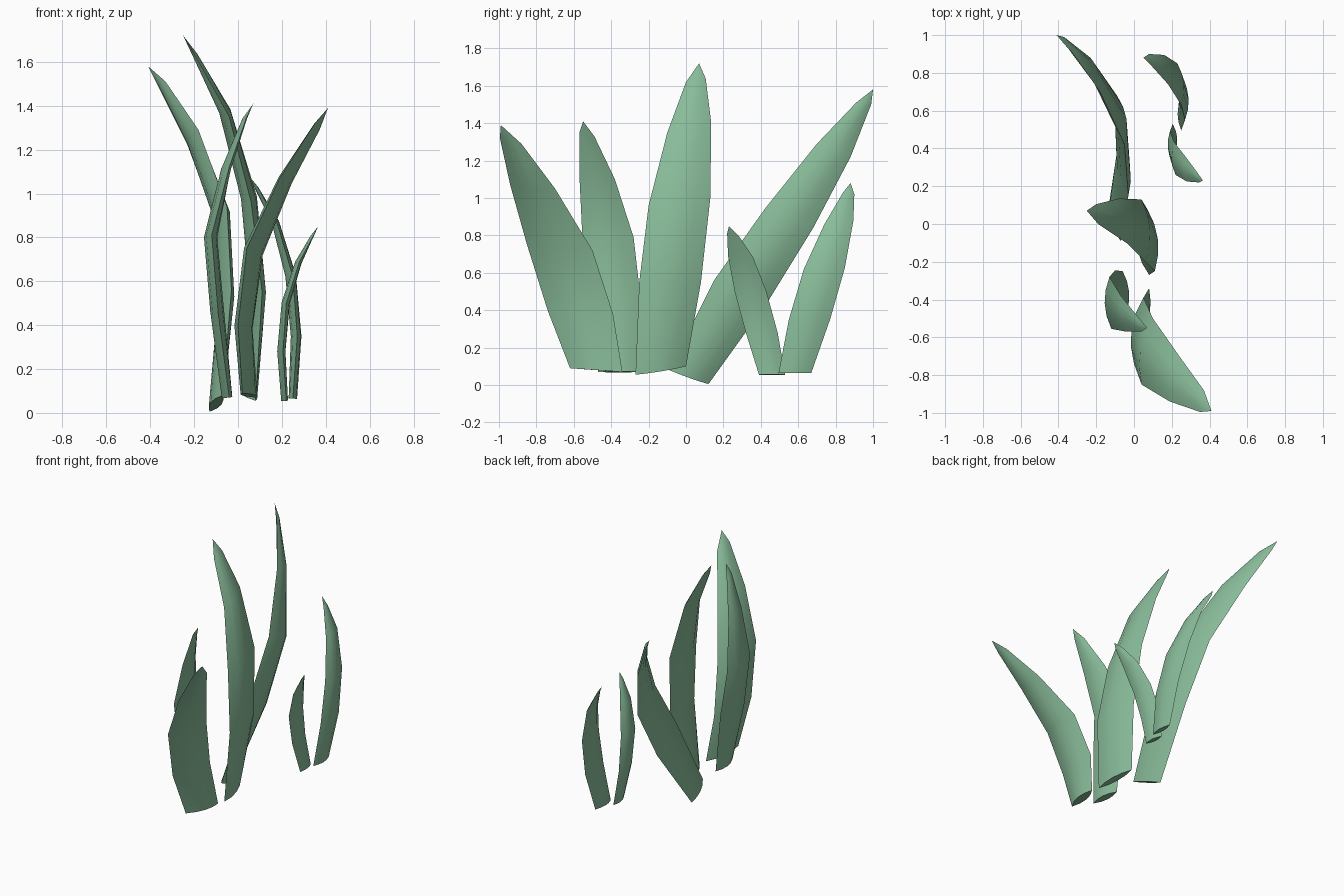
import bpy, bmesh, math
from mathutils import Vector

if "Cube" in bpy.data.objects:
    bpy.data.objects.remove(bpy.data.objects["Cube"])

green = bpy.data.materials.new("leaf green")
green.diffuse_color = (0.25, 0.50, 0.32, 1)
green.use_nodes = True
green.node_tree.nodes["Principled BSDF"].inputs["Base Color"].default_value = green.diffuse_color

SEG = 4        # segments across each side of the lens section
THICK = 0.11   # half thickness relative to width


def blade(name, near, far, tip):
    """Lens-section leaf lofted between two edge polylines, closed at a pointed tip."""
    near, far, tip = [Vector(p) for p in near], [Vector(p) for p in far], Vector(tip)
    mids = [(a + b) / 2 for a, b in zip(near, far)] + [tip]
    bm = bmesh.new()
    rings = []
    for i, (a, b) in enumerate(zip(near, far)):
        tangent = mids[i + 1] - mids[max(i - 1, 0)]
        across = b - a
        normal = across.cross(tangent).normalized()
        ring = []
        for k in range(2 * SEG):
            t = k / SEG if k <= SEG else 2 - k / SEG
            side = 1 if k <= SEG else -1
            bulge = side * across.length * THICK * 4 * t * (1 - t)
            ring.append(bm.verts.new(a + across * t + normal * bulge))
        rings.append(ring)
    n = 2 * SEG
    for lo, hi in zip(rings, rings[1:]):
        for k in range(n):
            bm.faces.new((lo[k], lo[(k + 1) % n], hi[(k + 1) % n], hi[k]))
    top = bm.verts.new(tip)
    for k in range(n):
        bm.faces.new((rings[-1][k], rings[-1][(k + 1) % n], top))
    bm.faces.new(rings[0][::-1])
    bmesh.ops.recalc_face_normals(bm, faces=bm.faces[:])
    mesh = bpy.data.meshes.new(name)
    bm.to_mesh(mesh)
    bm.free()
    mesh.materials.append(green)
    ob = bpy.data.objects.new(name, mesh)
    bpy.context.collection.objects.link(ob)
    bpy.ops.object.select_all(action='DESELECT')
    ob.select_set(True)
    bpy.context.view_layer.objects.active = ob
    bpy.ops.object.shade_smooth_by_angle(angle=math.radians(35))


# front blade, leaning forward and right
blade("front_blade",
      [(.02, -.62, .09), (0, -.74, .40), (.04, -.85, .75), (.19, -.94, 1.07), (.35, -.995, 1.32)],
      [(.08, -.34, .07), (.05, -.39, .38), (.10, -.50, .72), (.24, -.70, 1.05), (.37, -.88, 1.29)],
      (.41, -.99, 1.39))
# second blade, upright behind the front one
blade("second_blade",
      [(-.04, -.47, .07), (-.09, -.53, .45), (-.12, -.555, .81), (-.04, -.57, 1.12), (.04, -.57, 1.35)],
      [(-.06, -.25, .07), (-.10, -.245, .48), (-.13, -.28, .79), (-.07, -.38, 1.10), (.02, -.49, 1.33)],
      (.07, -.55, 1.41))
# tallest blade in the middle
blade("tall_blade",
      [(.08, -.27, .055), (.11, -.25, .55), (.06, -.20, .96), (-.04, -.10, 1.35), (-.19, 0, 1.62)],
      [(.02, 0, .10), (.07, .08, .55), (.04, .13, 1.0), (-.08, .135, 1.40), (-.20, .105, 1.64)],
      (-.25, .07, 1.72))
# long blade sweeping backward
blade("back_sweeping_blade",
      [(-.07, -.09, .08), (-.03, .15, .56), (-.05, .42, .94), (-.18, .70, 1.29), (-.33, .91, 1.51)],
      [(-.13, .12, .005), (-.08, .44, .45), (-.09, .68, .84), (-.23, .88, 1.22), (-.37, .99, 1.50)],
      (-.41, 1.0, 1.58))
# two short blades on the right
blade("short_blade",
      [(.22, .39, .055), (.205, .32, .28), (.22, .26, .50), (.28, .225, .69), (.345, .22, .81)],
      [(.205, .53, .055), (.19, .49, .28), (.215, .43, .50), (.27, .36, .68), (.33, .28, .80)],
      (.365, .23, .85))
blade("back_short_blade",
      [(.25, .495, .065), (.27, .55, .35), (.25, .63, .62), (.18, .74, .86), (.09, .84, 1.03)],
      [(.25, .67, .065), (.26, .77, .35), (.23, .85, .63), (.16, .895, .88), (.08, .90, 1.02)],
      (.05, .88, 1.08))
